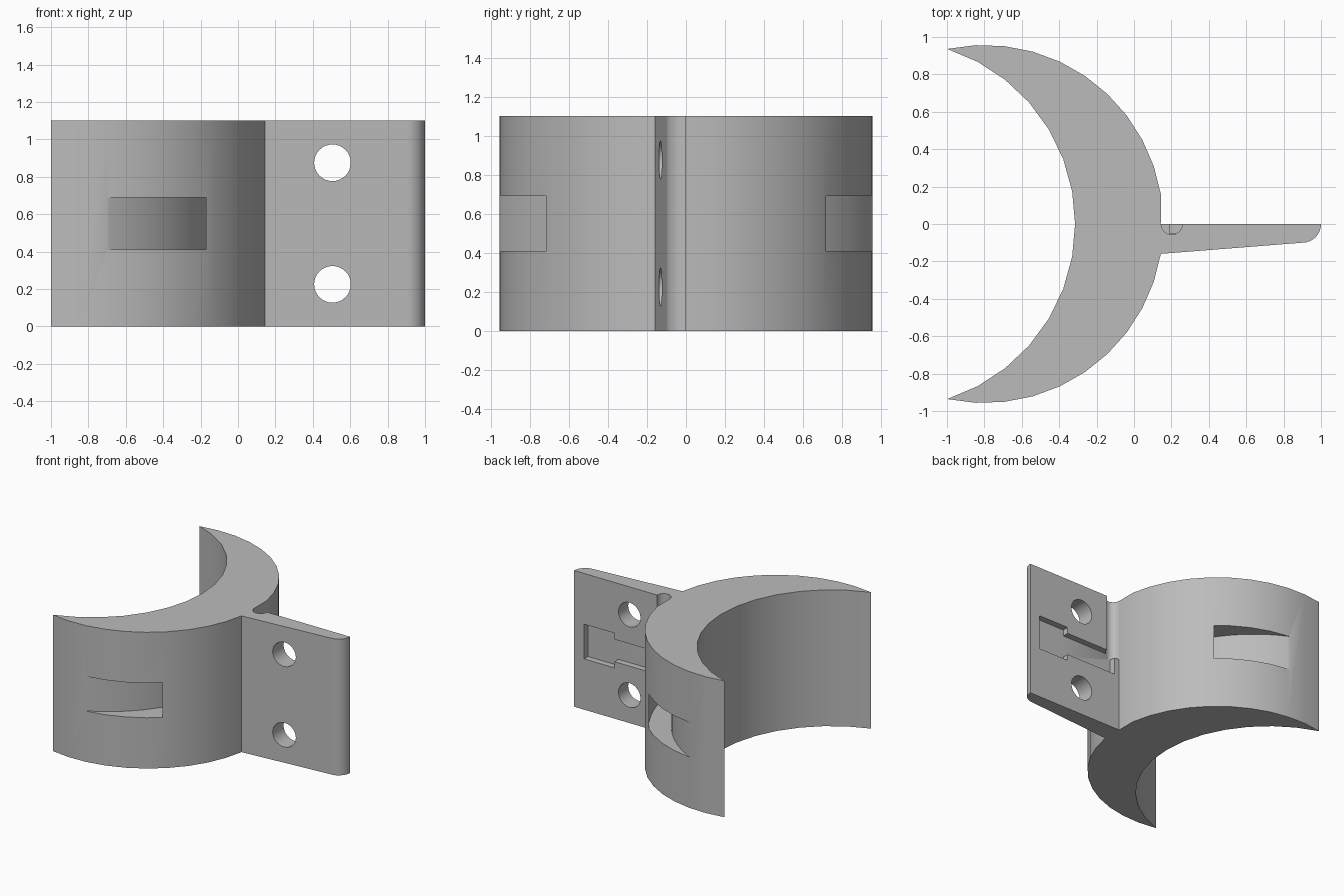
import bpy, bmesh
from math import cos, sin, radians
from mathutils import Matrix

cube = bpy.data.objects.get("Cube")
if cube:
    bpy.data.objects.remove(cube, do_unlink=True)

HEIGHT = 1.1
SLOT = (0.41, 0.69)   # vertical range of the strap channel and the wide recess

grey = bpy.data.materials.new("plain_grey")
grey.use_nodes = True
grey.diffuse_color = (0.5, 0.5, 0.5, 1)
grey.node_tree.nodes["Principled BSDF"].inputs["Base Color"].default_value = (0.5, 0.5, 0.5, 1)


def arc(cx, cy, r, start, end, steps):
    """Points along an arc, angles in degrees."""
    angles = [radians(start + (end - start) * i / steps) for i in range(steps + 1)]
    return [(cx + r * cos(a), cy + r * sin(a)) for a in angles]


def prism(name, outline, z0, z1, matrix=Matrix()):
    """Extrude a flat outline between two heights."""
    bm = bmesh.new()
    face = bm.faces.new([bm.verts.new((x, y, z0)) for x, y in outline])
    top = bmesh.ops.extrude_face_region(bm, geom=[face])["geom"]
    bmesh.ops.translate(bm, vec=(0, 0, z1 - z0),
                        verts=[v for v in top if isinstance(v, bmesh.types.BMVert)])
    bmesh.ops.transform(bm, matrix=matrix, verts=bm.verts)
    bmesh.ops.recalc_face_normals(bm, faces=bm.faces)
    mesh = bpy.data.meshes.new(name)
    bm.to_mesh(mesh)
    bm.free()
    obj = bpy.data.objects.new(name, mesh)
    bpy.context.collection.objects.link(obj)
    mesh.materials.append(grey)
    return obj


# Crescent body and tapered mounting plate in one outline
outline = arc(-0.80, 0, 0.957, 9.6, 102, 10)              # back outer arm
outline += arc(-1.297, 0, 0.982, 72.4, -72.4, 14)[1:-1]   # inner cradle
outline += arc(-0.80, 0, 0.957, -102, -9.6, 10)           # front outer arm
outline += arc(0.9, 0, 0.1, -90, 0, 8)                    # rounded plate end
outline += [(0.143, 0)]
bracket = prism("clamp_bracket", outline, 0, HEIGHT)

cutters = []

# Curved strap channel running through the crescent from arm to arm
channel = arc(-1.156, 0, 1.22, 75, -75, 40) + arc(-1.156, 0, 1.054, -75, 75, 40)
cutters.append(prism("strap_channel_cutter", channel, *SLOT))

# Screw holes through the plate
turn = Matrix.Rotation(radians(90), 4, "X")
for z in (0.225, 0.875):
    cutters.append(prism("screw_hole_cutter", arc(0.505, z, 0.098, 0, 348.75, 31),
                         -0.3, 0.3, turn))

# Stepped recess in the back of the plate
low, high = SLOT
recess = [(0.19, low + 0.05), (0.64, low + 0.05), (0.64, low), (0.91, low),
          (0.91, high), (0.64, high), (0.64, high - 0.05), (0.19, high - 0.05)]
cutters.append(prism("stepped_recess_cutter", recess, -0.1, 0.05, turn))

# Round vertical groove beside the crescent, from the top down to the recess
cutters.append(prism("wire_groove_cutter", arc(0.202, 0, 0.057, 0, 345, 23), 0.6, HEIGHT + 0.1))

for cutter in cutters:
    cutter.hide_render = True
    cut = bracket.modifiers.new(cutter.name, "BOOLEAN")
    cut.operation = "DIFFERENCE"
    cut.solver = "EXACT"
    cut.object = cutter

# Bake the cuts and remove the cutters
bpy.context.view_layer.update()
graph = bpy.context.evaluated_depsgraph_get()
baked = bpy.data.meshes.new_from_object(bracket.evaluated_get(graph))
bracket.modifiers.clear()
bracket.data = baked
baked.name = "clamp_bracket"
for cutter in cutters:
    bpy.data.objects.remove(cutter, do_unlink=True)

# Smooth the curved walls, keep real edges sharp
bpy.ops.object.select_all(action="DESELECT")
bracket.select_set(True)
bpy.context.view_layer.objects.active = bracket
bpy.ops.object.shade_smooth_by_angle(angle=radians(25))
